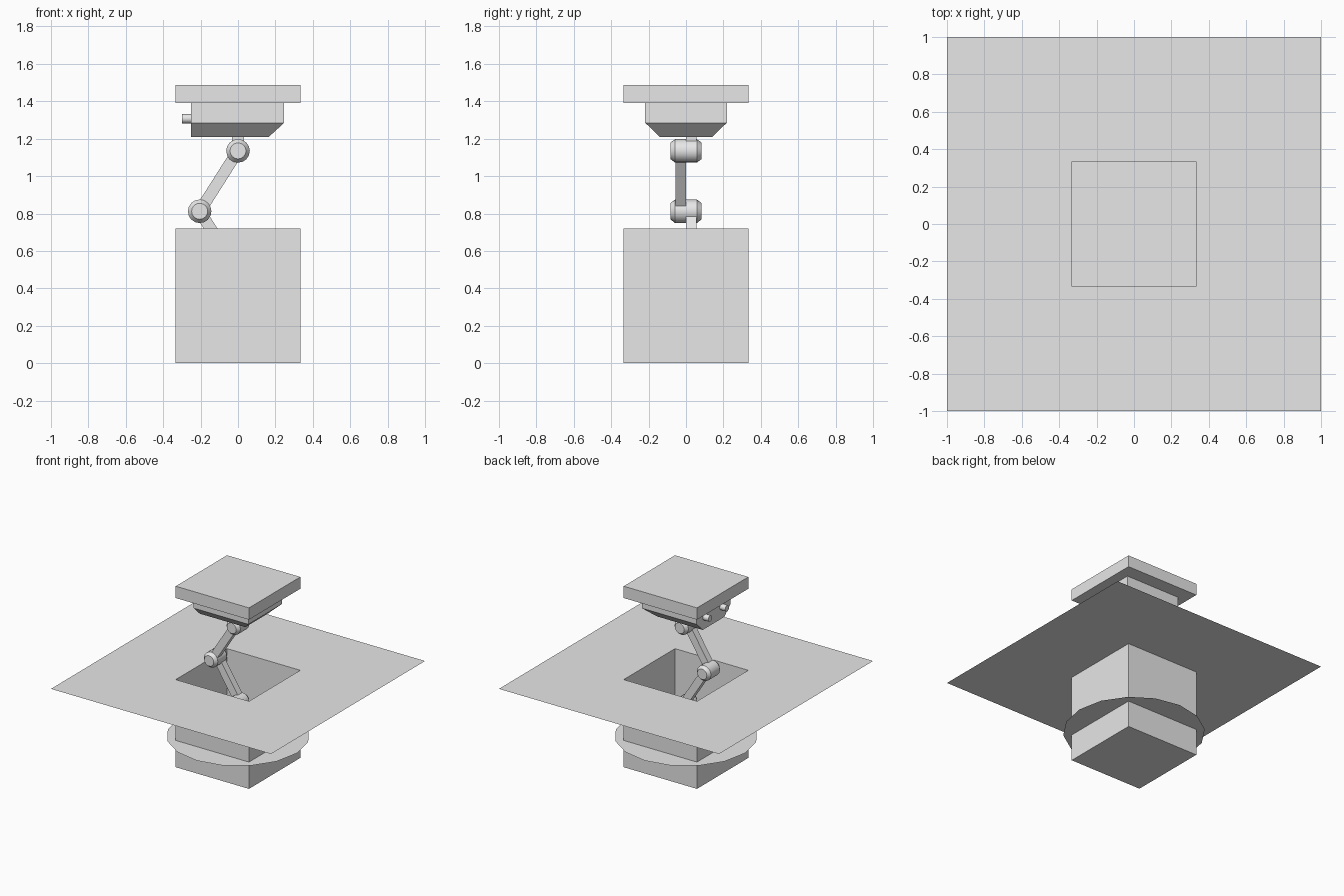
import bpy
import bmesh
import math
from mathutils import Matrix, Vector

if "Cube" in bpy.data.objects:
    bpy.data.objects.remove(bpy.data.objects["Cube"])

grey = bpy.data.materials.new("plain grey")
grey.use_nodes = True
grey.diffuse_color = (0.8, 0.8, 0.8, 1)
grey.node_tree.nodes["Principled BSDF"].inputs["Base Color"].default_value = (0.8, 0.8, 0.8, 1)

FLOOR_Z, HALF_PIT, DISC_Z = 0.72, 0.333, 0.22
BASE, ELBOW, WRIST = Vector((0, 0, 0.49)), Vector((-0.205, 0, 0.812)), Vector((0, 0, 1.135))


def finish(name, bm, smooth=False):
    mesh = bpy.data.meshes.new(name)
    bm.to_mesh(mesh)
    bm.free()
    mesh.materials.append(grey)
    obj = bpy.data.objects.new(name, mesh)
    bpy.context.collection.objects.link(obj)
    if smooth:
        bpy.ops.object.select_all(action="DESELECT")
        obj.select_set(True)
        bpy.context.view_layer.objects.active = obj
        bpy.ops.object.shade_smooth_by_angle(angle=math.radians(30))
    return obj


def rect(bm, x0, x1, y0, y1, z):
    return [bm.verts.new((x, y, z)) for x, y in ((x0, y0), (x1, y0), (x1, y1), (x0, y1))]


def bridge(bm, a, b):
    for i in range(len(a)):
        j = (i + 1) % len(a)
        bm.faces.new((a[i], a[j], b[j], b[i]))


def loft(name, sections):
    """Closed solid through rectangles listed from bottom to top."""
    bm = bmesh.new()
    rings = [rect(bm, *s) for s in sections]
    bm.faces.new(rings[0][::-1])
    for a, b in zip(rings, rings[1:]):
        bridge(bm, a, b)
    bm.faces.new(rings[-1])
    return finish(name, bm)


def link(name, start, end, y, width=0.062, thick=0.055):
    """Flat bar joining two pivots, offset sideways by y."""
    bm = bmesh.new()
    span = end - start
    bmesh.ops.create_cube(bm, size=1)
    bmesh.ops.scale(bm, vec=(width, thick, span.length), verts=bm.verts)
    turn = Matrix.Rotation(math.atan2(span.x, span.z), 4, "Y")
    move = Matrix.Translation((start + end) / 2 + Vector((0, y, 0)))
    bmesh.ops.transform(bm, matrix=move @ turn, verts=bm.verts)
    return finish(name, bm)


def joint(name, centre, sides=16):
    """Pivot drum along y with chamfered ends."""
    bm = bmesh.new()
    rings = []
    for y, r in ((-0.084, 0.043), (-0.058, 0.063), (0.058, 0.063), (0.084, 0.043)):
        rings.append([bm.verts.new(centre + Vector((r * math.cos(t), y, r * math.sin(t))))
                      for t in (math.tau * i / sides for i in range(sides))])
    for a, b in zip(rings, rings[1:]):
        bridge(bm, a, b)
    bm.faces.new(rings[0])
    bm.faces.new(rings[-1][::-1])
    bmesh.ops.recalc_face_normals(bm, faces=bm.faces)
    return finish(name, bm, smooth=True)


# Floor sheet with a square opening
bm = bmesh.new()
bridge(bm, rect(bm, -1, 1, -1, 1, FLOOR_Z),
       rect(bm, -HALF_PIT, HALF_PIT, -HALF_PIT, HALF_PIT, FLOOR_Z))
finish("floor", bm)

# Open pit below the floor
bm = bmesh.new()
p = HALF_PIT
low, high = rect(bm, -p, p, -p, p, 0), rect(bm, -p, p, -p, p, FLOOR_Z)
bm.faces.new(low[::-1])
bridge(bm, low, high)
finish("pit", bm)

# Flat mounting disc
bm = bmesh.new()
bmesh.ops.create_circle(bm, cap_ends=True, segments=16, radius=0.535,
                        matrix=Matrix.Translation((0, 0, DISC_Z)))
finish("mounting_disc", bm)

# Folding arm
link("base_post", Vector((0, 0, DISC_Z)), BASE, -0.028)
link("lower_arm", BASE, ELBOW, 0.028)
link("upper_arm", ELBOW, WRIST, -0.028)
link("head_post", WRIST, Vector((0, 0, 1.22)), 0.028)
for name, centre in (("base_joint", BASE), ("elbow_joint", ELBOW), ("wrist_joint", WRIST)):
    joint(name, centre)

# Head: tapered housing under a square platform
loft("head_housing", ((-0.25, 0.165, -0.14, 0.14, 1.21),
                      (-0.25, 0.247, -0.218, 0.218, 1.285),
                      (-0.25, 0.247, -0.218, 0.218, 1.395)))
loft("platform", ((-p, p, -p, p, 1.39), (-p, p, -p, p, 1.487)))

# Side plugs
for side, y in (("front", -0.105), ("back", 0.115)):
    bm = bmesh.new()
    bmesh.ops.create_cone(bm, cap_ends=True, segments=16, radius1=0.025, radius2=0.025, depth=0.06,
                          matrix=Matrix.Translation((-0.27, y, 1.307)) @ Matrix.Rotation(math.pi / 2, 4, "Y"))
    finish(side + "_plug", bm, smooth=True)
